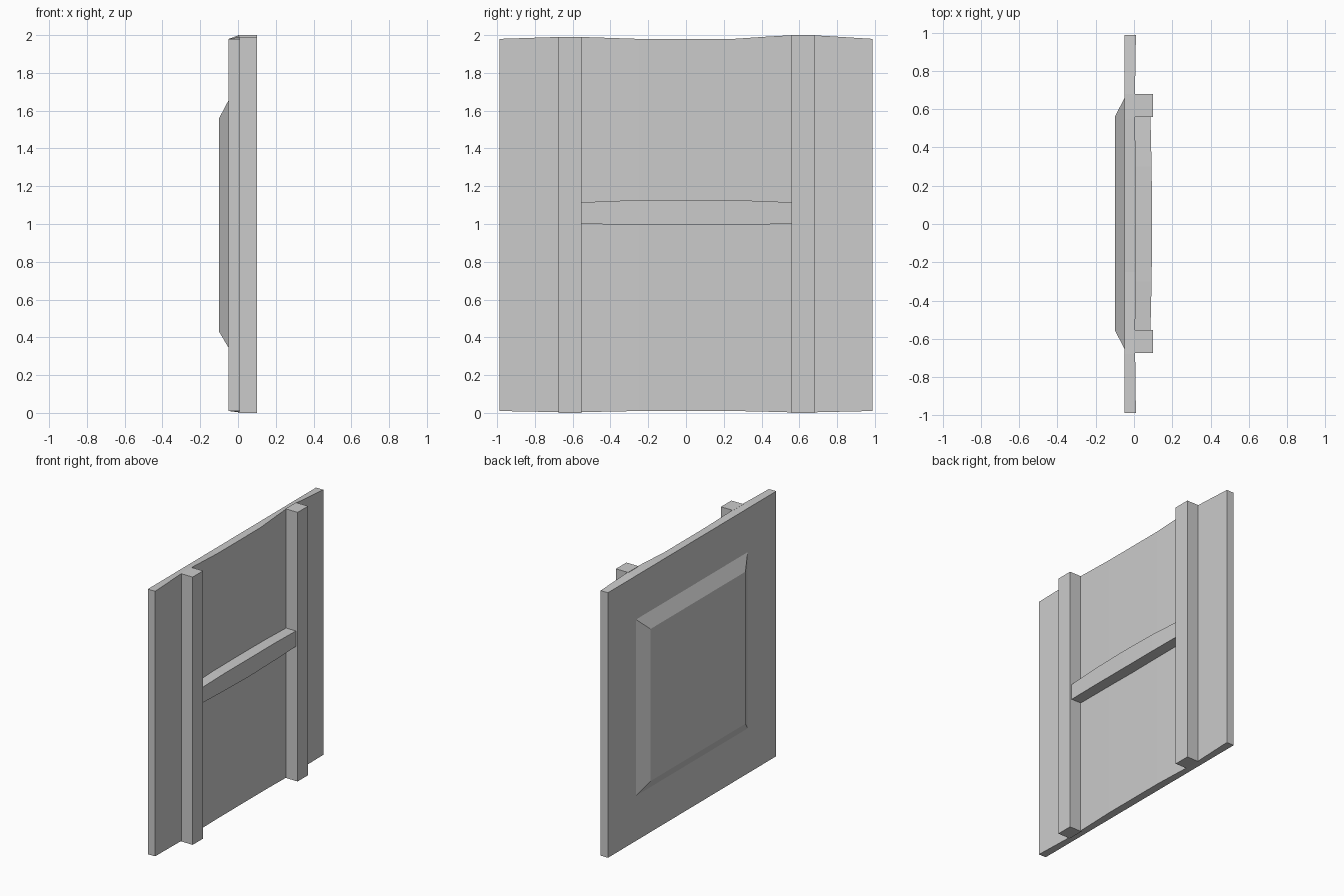
import bpy

if "Cube" in bpy.data.objects:
    bpy.data.objects.remove(bpy.data.objects["Cube"])


def loft(name, stations):
    """Solid along y: each station is (y, back (x, z0, z1), front (x, z0, z1))."""
    verts, faces = [], []
    for y, (xb, b0, b1), (xf, f0, f1) in stations:
        verts += [(xb, y, b0), (xf, y, f0), (xf, y, f1), (xb, y, b1)]
    for s in range(len(stations) - 1):
        a, b = 4 * s, 4 * s + 4
        for i in range(4):
            j = (i + 1) % 4
            faces.append((a + i, b + i, b + j, a + j))
    last = len(verts) - 4
    faces += [(0, 1, 2, 3), (last + 3, last + 2, last + 1, last)]
    return make(name, verts, faces)


def make(name, verts, faces):
    mesh = bpy.data.meshes.new(name)
    mesh.from_pydata(verts, [], faces)
    obj = bpy.data.objects.new(name, mesh)
    bpy.context.collection.objects.link(obj)
    # Consistent outward normals
    import bmesh
    bm = bmesh.new()
    bm.from_mesh(mesh)
    bmesh.ops.recalc_face_normals(bm, faces=bm.faces)
    bm.to_mesh(mesh)
    bm.free()
    return obj


# Main board: flat back, slightly warped front edge (y, front x, bottom, top)
front = [(-0.988, 0.010, 0.010, 1.980), (-0.68, 0.006, 0.004, 1.990),
         (-0.55, 0.006, 0.004, 1.990), (-0.25, 0.009, 0.010, 1.980),
         (0.25, 0.009, 0.010, 1.980), (0.40, 0.007, 0.007, 1.990),
         (0.55, 0.005, 0.003, 1.999), (0.68, 0.005, 0.003, 1.999),
         (0.988, 0.010, 0.010, 1.980)]
loft("board", [(y, (-0.05, 0.01, 1.98), (x, z0, z1)) for y, x, z0, z1 in front])

# Two upright posts
for name, y0, y1, top in (("left_post", -0.675, -0.553, 1.99),
                          ("right_post", 0.558, 0.68, 2.0)):
    loft(name, [(y, (0.0, 0.0, top), (0.1, 0.0, top)) for y in (y0, y1)])

# Slightly bowed cross rail between the posts
rail = [(-0.553, 0.086, 1.0, 1.115), (-0.30, 0.092, 0.997, 1.125),
        (0.0, 0.095, 0.994, 1.127), (0.30, 0.092, 0.997, 1.125),
        (0.558, 0.086, 1.0, 1.115)]
loft("cross_rail", [(y, (0.0, z0, z1), (x, z0, z1)) for y, x, z0, z1 in rail])

# Raised bevelled panel on the back
verts = []
for x, y0, y1, z0, z1 in ((-0.05, -0.652, 0.658, 0.345, 1.655),
                          (-0.1, -0.555, 0.56, 0.43, 1.56)):
    verts += [(x, y0, z0), (x, y1, z0), (x, y1, z1), (x, y0, z1)]
sides = [(i, (i + 1) % 4, (i + 1) % 4 + 4, i + 4) for i in range(4)]
make("raised_panel", verts, sides + [(0, 1, 2, 3), (4, 5, 6, 7)])
